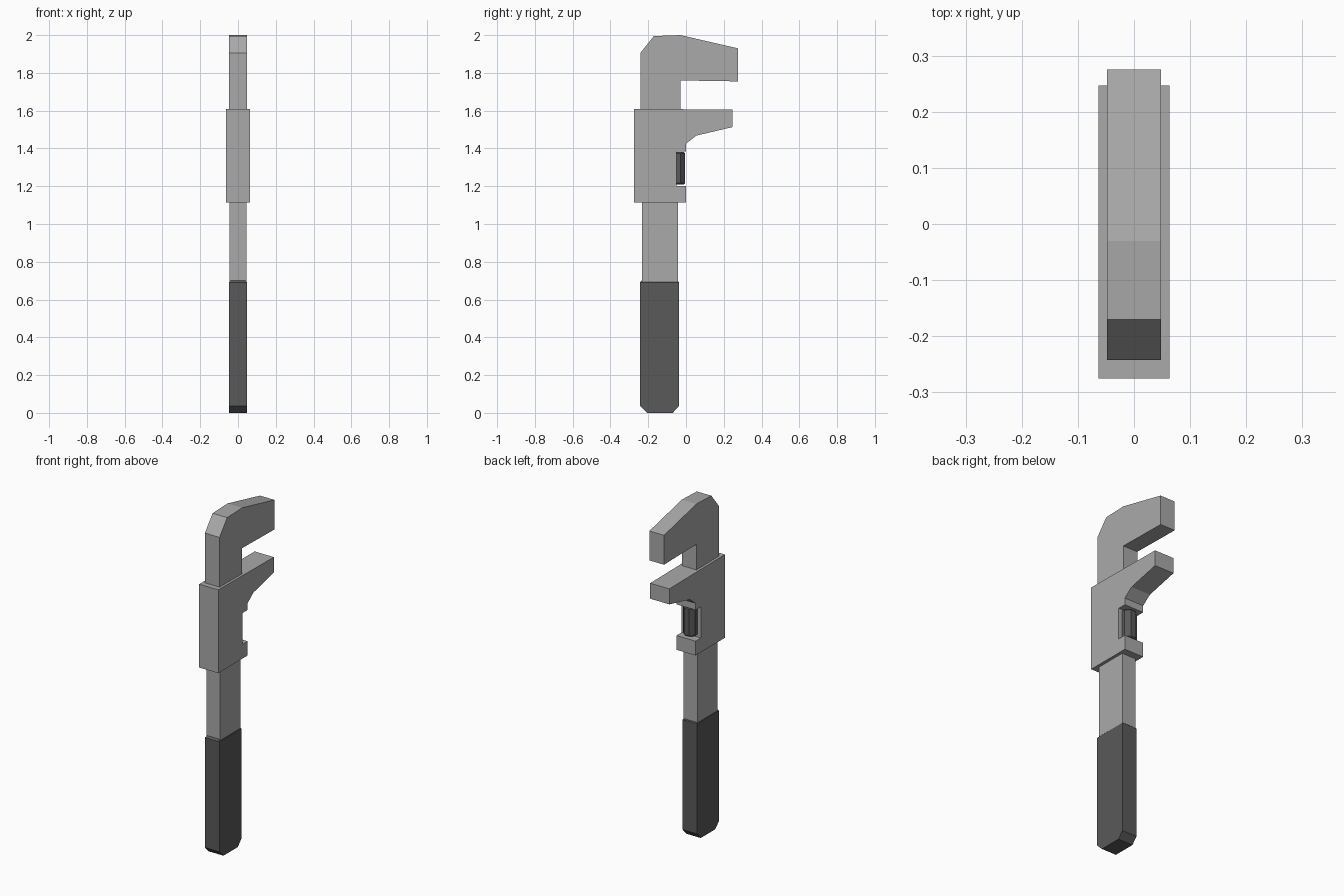
import bpy, bmesh, math
from mathutils import Matrix

if "Cube" in bpy.data.objects:
    bpy.data.objects.remove(bpy.data.objects["Cube"])


def material(name, value):
    m = bpy.data.materials.new(name)
    m.diffuse_color = (value, value, value, 1)
    m.use_nodes = True
    m.node_tree.nodes["Principled BSDF"].inputs["Base Color"].default_value = m.diffuse_color
    return m


steel = material("light_steel", 0.40)
dark = material("dark_grip", 0.10)


def finish(bm, name, mat):
    bmesh.ops.recalc_face_normals(bm, faces=bm.faces)
    me = bpy.data.meshes.new(name)
    bm.to_mesh(me)
    bm.free()
    me.materials.append(mat)
    ob = bpy.data.objects.new(name, me)
    bpy.context.collection.objects.link(ob)
    return ob


def plate(name, profile, half, mat, chamfer_top=0):
    """Extrude a (y, z) profile symmetrically along x."""
    bm = bmesh.new()
    face = bm.faces.new([bm.verts.new((-half, y, z)) for y, z in profile])
    ext = bmesh.ops.extrude_face_region(bm, geom=[face])
    moved = [v for v in ext["geom"] if isinstance(v, bmesh.types.BMVert)]
    bmesh.ops.translate(bm, verts=moved, vec=(2 * half, 0, 0))
    if chamfer_top:
        top = max(z for _, z in profile)
        edges = [e for e in bm.edges if all(v.co.z > top - 1e-4 for v in e.verts)]
        bmesh.ops.bevel(bm, geom=edges, offset=chamfer_top, segments=1,
                        affect='EDGES')
    return finish(bm, name, mat)


# Fixed upper jaw with its stem, running down inside the slider
plate("fixed_jaw", [(-0.242, 1.3), (-0.242, 1.905), (-0.17, 1.995), (-0.03, 2.0),
                    (0.275, 1.93), (0.275, 1.755), (-0.03, 1.76), (-0.03, 1.5),
                    (-0.06, 1.5), (-0.06, 1.3)], 0.048, steel)

# Lower shaft between slider and grip
plate("shaft", [(-0.233, 0.65), (-0.042, 0.65), (-0.042, 1.16), (-0.06, 1.16),
                (-0.06, 1.35), (-0.233, 1.35)], 0.045, steel)

# Sliding jaw with a notch for the wheel
plate("sliding_jaw", [(-0.275, 1.115), (0, 1.115), (0, 1.20), (-0.05, 1.20),
                      (-0.05, 1.385), (0, 1.385), (0, 1.425), (0.055, 1.468),
                      (0.247, 1.513), (0.247, 1.605), (-0.275, 1.61)], 0.063, steel)

# Handle grip with clipped lower corners
plate("grip", [(-0.243, 0.037), (-0.205, 0), (-0.07, 0), (-0.037, 0.037),
               (-0.037, 0.703), (-0.243, 0.703)], 0.048, dark, 0.012)

# Adjusting wheel: faceted upright barrel with chamfered rims
bm = bmesh.new()
rot = Matrix.Translation((0, -0.045, 1.295)) @ Matrix.Rotation(math.pi / 8, 4, 'Z')
bmesh.ops.create_cone(bm, cap_ends=True, segments=8, radius1=0.043, radius2=0.043,
                      depth=0.17, matrix=rot)
rims = [e for e in bm.edges if abs(e.verts[0].co.z - e.verts[1].co.z) < 1e-4]
bmesh.ops.bevel(bm, geom=rims, offset=0.006, segments=1, affect='EDGES')
finish(bm, "adjusting_wheel", dark)
